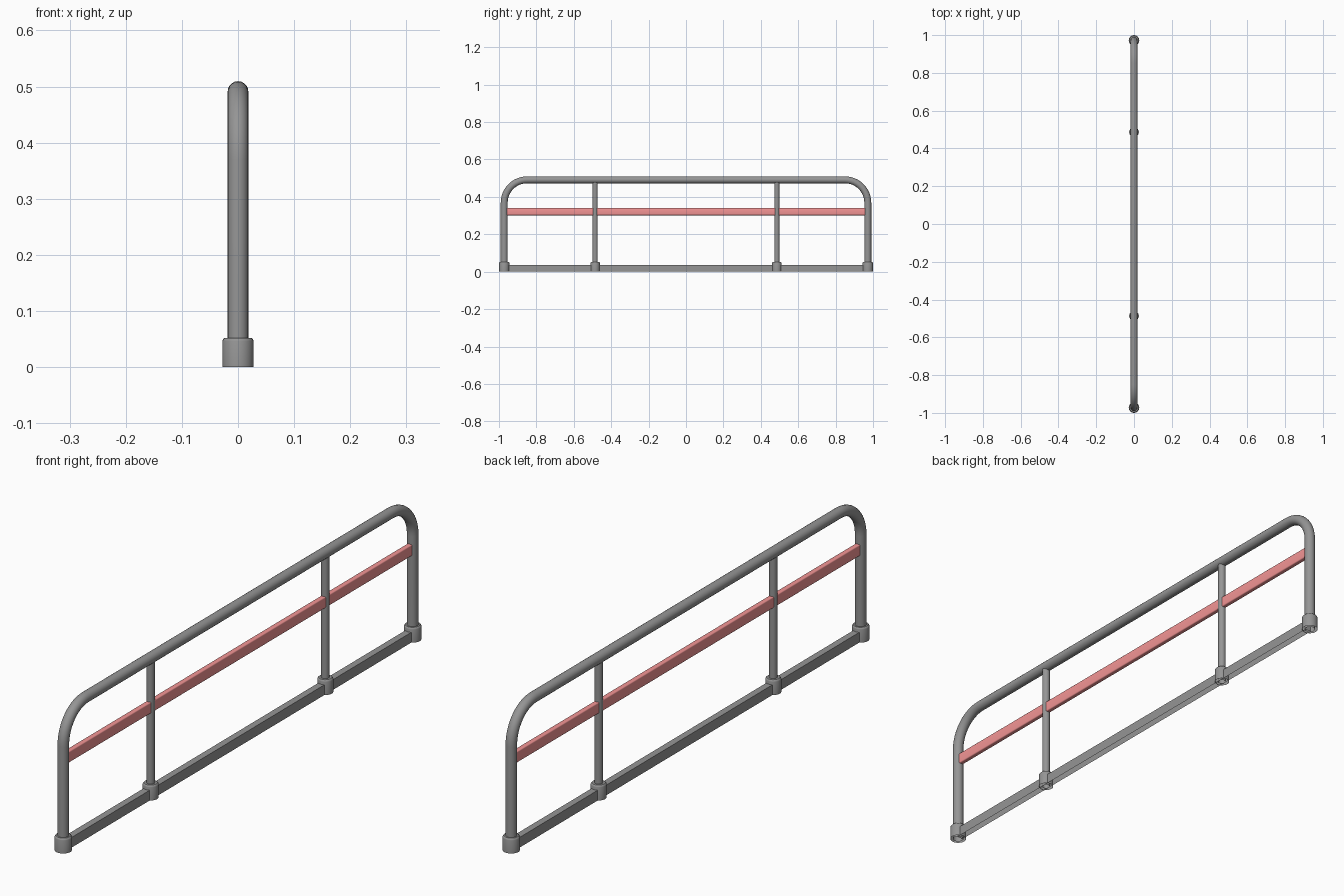
import bpy, bmesh, math

if "Cube" in bpy.data.objects:
    bpy.data.objects.remove(bpy.data.objects["Cube"])

END_Y, POST_Y = 0.972, 0.486
TOP_Z, BEND = 0.491, 0.122


def paint(name, color):
    mat = bpy.data.materials.new(name)
    mat.diffuse_color = (*color, 1)
    mat.use_nodes = True
    mat.node_tree.nodes["Principled BSDF"].inputs["Base Color"].default_value = mat.diffuse_color
    return mat


STEEL = paint("dark_grey_steel", (0.3, 0.3, 0.3))
RED = paint("red_paint", (0.9, 0.3, 0.3))


def finish(bm, name, mat, smooth=False):
    bmesh.ops.recalc_face_normals(bm, faces=bm.faces)
    mesh = bpy.data.meshes.new(name)
    bm.to_mesh(mesh)
    bm.free()
    mesh.materials.append(mat)
    ob = bpy.data.objects.new(name, mesh)
    bpy.context.collection.objects.link(ob)
    if smooth:
        bpy.ops.object.select_all(action='DESELECT')
        ob.select_set(True)
        bpy.context.view_layer.objects.active = ob
        bpy.ops.object.shade_smooth_by_angle(angle=math.radians(35))
    return ob


def lathe(name, y, profile, sides=24):
    """Spin an open (radius, z) profile around a vertical axis at y."""
    bm = bmesh.new()
    verts = [bm.verts.new((r, y, z)) for r, z in profile]
    edges = [bm.edges.new(p) for p in zip(verts, verts[1:])]
    bmesh.ops.spin(bm, geom=verts + edges, cent=(0, y, 0), axis=(0, 0, 1),
                   angle=math.tau, steps=sides, use_merge=True)
    bmesh.ops.remove_doubles(bm, verts=bm.verts, dist=1e-5)
    return finish(bm, name, STEEL, True)


def bar(name, mat, width, half_len, z0, z1, open_bottom=False, bevel=0):
    """Long box along y, optionally open underneath or with eased long edges."""
    bm = bmesh.new()
    bmesh.ops.create_cube(bm, size=1)
    for v in bm.verts:
        v.co = (v.co.x * width, v.co.y * 2 * half_len,
                z0 + (v.co.z + 0.5) * (z1 - z0))
    if open_bottom:
        bottom = [f for f in bm.faces if f.normal.z < -0.5]
        bmesh.ops.delete(bm, geom=bottom, context='FACES_ONLY')
    if bevel:
        long_edges = [e for e in bm.edges if e.calc_length() > 1]
        bmesh.ops.bevel(bm, geom=long_edges, offset=bevel, segments=3,
                        profile=0.5, affect='EDGES')
    return finish(bm, name, mat, bool(bevel))


# Bent tube forming both end legs and the top rail
path = [(-END_Y, 0.0)]
for side in (-1, 1):
    for i in range(13):
        a = math.pi / 2 * (i if side < 0 else 12 - i) / 12
        path.append((side * (END_Y - BEND + BEND * math.cos(a)),
                     TOP_Z - BEND + BEND * math.sin(a)))
path.append((END_Y, 0.0))
curve = bpy.data.curves.new("bent_frame_tube", 'CURVE')
curve.dimensions = '3D'
curve.bevel_depth = 0.0185
curve.bevel_resolution = 8
curve.materials.append(STEEL)
spline = curve.splines.new('POLY')
spline.points.add(len(path) - 1)
for p, (y, z) in zip(spline.points, path):
    p.co = (0, y, z, 1)
spline.use_smooth = True
bpy.context.collection.objects.link(bpy.data.objects.new("bent_frame_tube", curve))

# Inner posts and the foot sockets, open underneath
for side, label in ((-1, "front"), (1, "back")):
    lathe(f"{label}_post", side * POST_Y, [(0.0135, 0), (0.0135, TOP_Z - 0.008)])
    for y, r, inner, part in ((END_Y, 0.028, 0.0185, "end"),
                              (POST_Y, 0.0255, 0.0135, "post")):
        lathe(f"{label}_{part}_socket", side * y,
              [(r, 0), (r, 0.046), (r - 0.001, 0.049), (r - 0.004, 0.052), (inner, 0.052)])

# Bottom rail channel and coloured cross bar
bar("bottom_rail", STEEL, 0.024, END_Y - 0.01, 0.0, 0.036, open_bottom=True)
bar("cross_bar", RED, 0.018, END_Y - 0.01, 0.301, 0.341, bevel=0.004)
